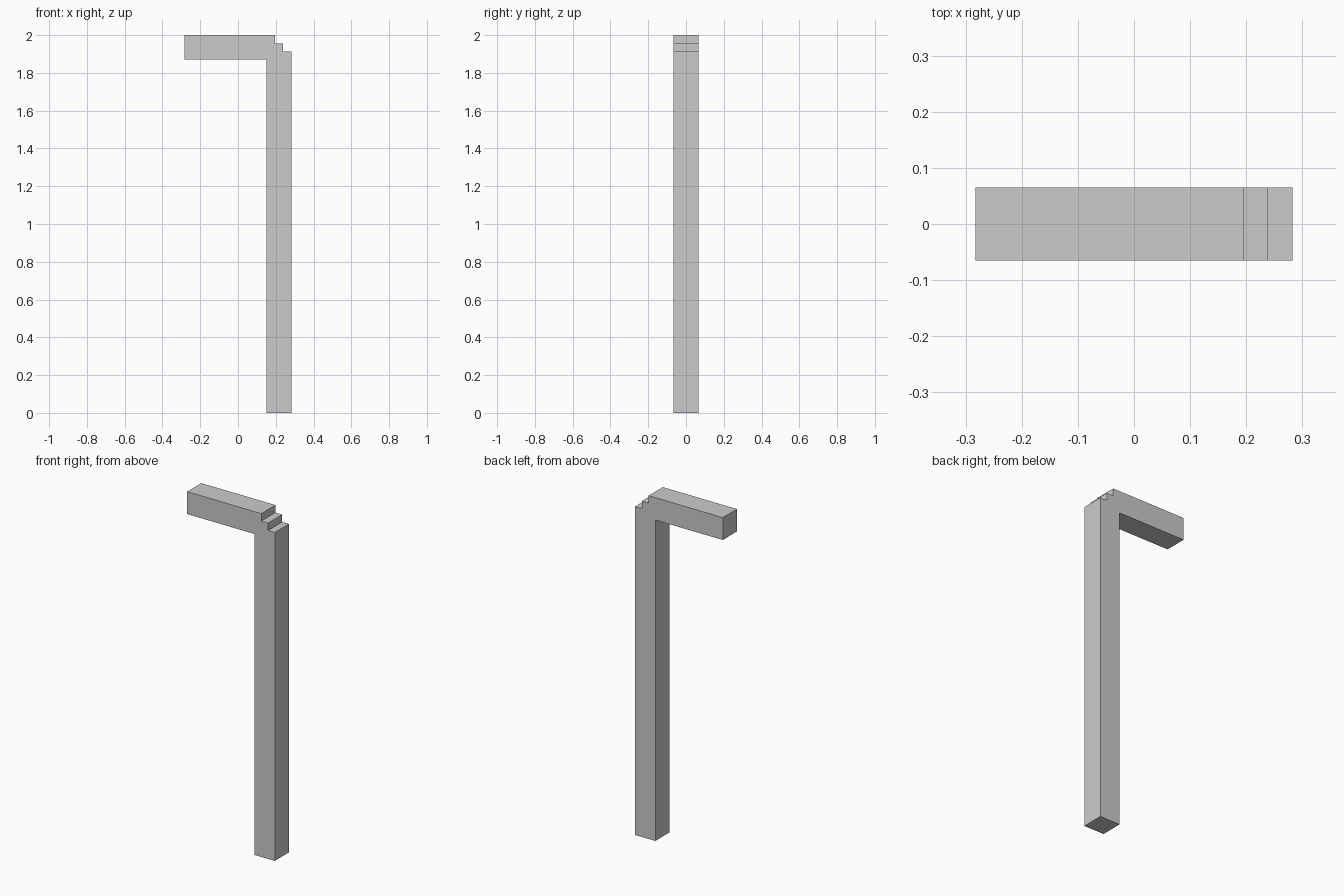
import bpy
import bmesh

if "Cube" in bpy.data.objects:
    bpy.data.objects.remove(bpy.data.objects["Cube"])

U = 2 / 46          # one block unit; the post is 46 units tall
DEPTH = 3 * U

# Side profile: post, overhanging arm and stepped corner (in block units)
profile = [(3.5, 0), (6.5, 0), (6.5, 44), (5.5, 44), (5.5, 45), (4.5, 45),
           (4.5, 46), (-6.5, 46), (-6.5, 43), (3.5, 43)]

bm = bmesh.new()
face = bm.faces.new([bm.verts.new((x * U, -DEPTH / 2, z * U)) for x, z in profile])

# Extrude the profile front to back
result = bmesh.ops.extrude_face_region(bm, geom=[face], use_keep_orig=True)
back = [v for v in result["geom"] if isinstance(v, bmesh.types.BMVert)]
bmesh.ops.translate(bm, verts=back, vec=(0, DEPTH, 0))
bmesh.ops.recalc_face_normals(bm, faces=bm.faces)

mesh = bpy.data.meshes.new("post_with_arm")
bm.to_mesh(mesh)
bm.free()
bpy.context.collection.objects.link(bpy.data.objects.new("post_with_arm", mesh))
